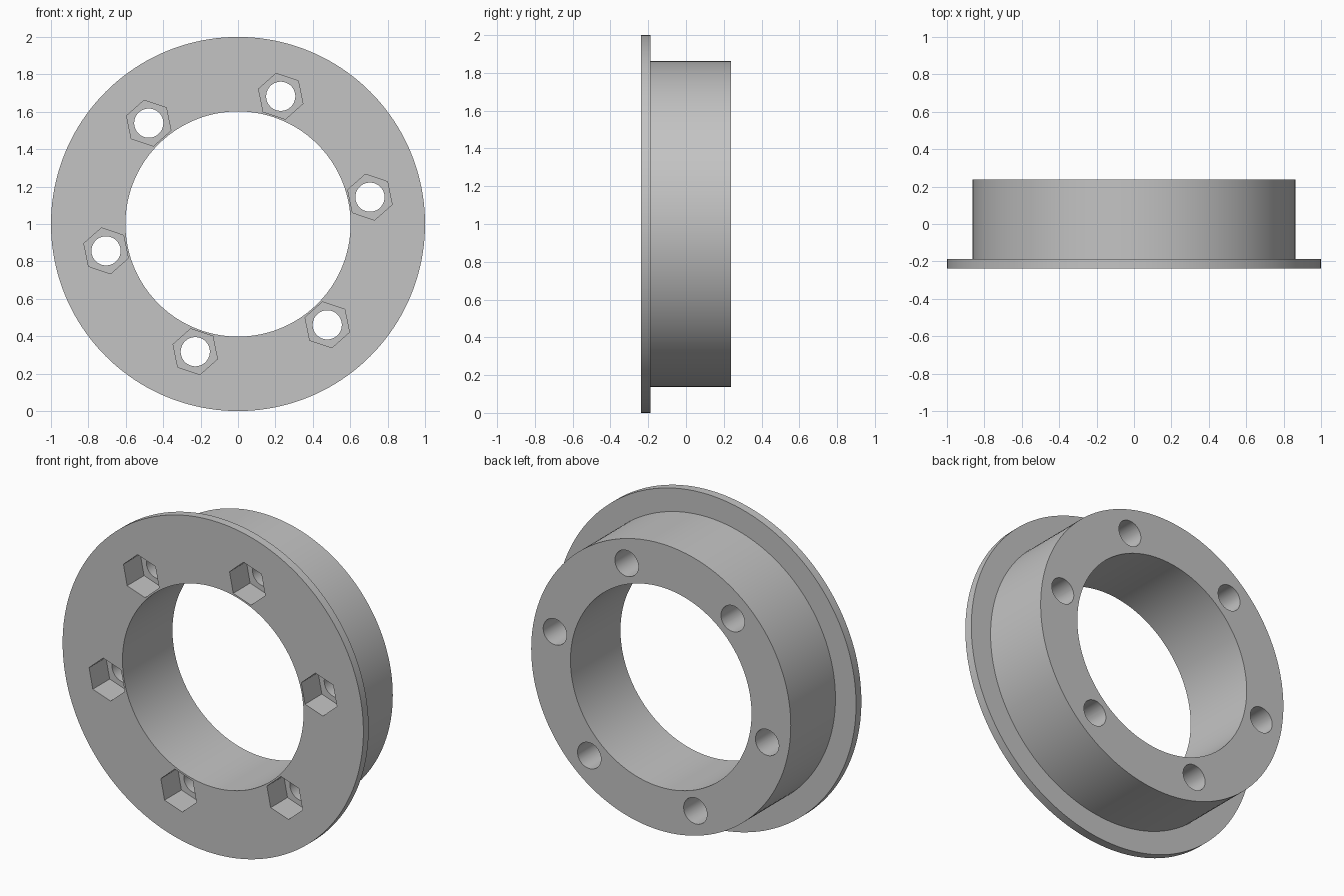
import bpy
import bmesh
from math import radians, cos, sin, tau
from mathutils import Matrix, Vector

FRONT, BACK = -0.2375, 0.2375
FLANGE_BACK = -0.187
BORE_R, BODY_R, FLANGE_R = 0.602, 0.863, 1.0
BOLT_RING_R, BOLT_R, NUT_R, NUT_DEPTH = 0.72, 0.078, 0.125, 0.16
BOLT_COUNT, START = 6, radians(11.5)
SEGMENTS = 160

cube = bpy.data.objects.get("Cube")
if cube:
    bpy.data.objects.remove(cube, do_unlink=True)

grey = bpy.data.materials.new("plain grey")
grey.use_nodes = True
colour = (0.55, 0.55, 0.55, 1)
grey.diffuse_color = colour
grey.node_tree.nodes["Principled BSDF"].inputs["Base Color"].default_value = colour


def make_object(name, bm):
    bmesh.ops.recalc_face_normals(bm, faces=bm.faces)
    mesh = bpy.data.meshes.new(name)
    bm.to_mesh(mesh)
    bm.free()
    mesh.materials.append(grey)
    obj = bpy.data.objects.new(name, mesh)
    bpy.context.collection.objects.link(obj)
    return obj


def lathe(name, profile):
    """Revolve a closed (radius, y) profile about the y axis at z = 1."""
    bm = bmesh.new()
    verts = [bm.verts.new((r, y, 1)) for r, y in profile]
    edges = [bm.edges.new((v, verts[(i + 1) % len(verts)])) for i, v in enumerate(verts)]
    bmesh.ops.spin(bm, geom=verts + edges, cent=(0, 0, 1), axis=(0, 1, 0),
                   angle=tau, steps=SEGMENTS, use_merge=True)
    bmesh.ops.remove_doubles(bm, verts=bm.verts, dist=1e-5)
    return make_object(name, bm)


def bolt_cutter(name, sides, radius, y0, y1, twist):
    """Ring of prisms along y, one at each bolt position."""
    bm = bmesh.new()
    for i in range(BOLT_COUNT):
        a = START + i * tau / BOLT_COUNT
        centre = Vector((BOLT_RING_R * cos(a), (y0 + y1) / 2, 1 + BOLT_RING_R * sin(a)))
        place = (Matrix.Translation(centre) @ Matrix.Rotation(-a - twist, 4, "Y")
                 @ Matrix.Rotation(radians(90), 4, "X"))
        bmesh.ops.create_cone(bm, cap_ends=True, segments=sides, radius1=radius,
                              radius2=radius, depth=y1 - y0, matrix=place)
    cutter = make_object(name, bm)
    cutter.hide_render = True
    return cutter


def cut(target, cutter):
    mod = target.modifiers.new("cut", "BOOLEAN")
    mod.operation = "DIFFERENCE"
    mod.solver = "EXACT"
    mod.object = cutter
    bpy.context.view_layer.objects.active = target
    bpy.ops.object.modifier_apply(modifier=mod.name)
    bpy.data.objects.remove(cutter, do_unlink=True)


# Flanged sleeve with an open bore
ring = lathe("flanged_ring", [
    (BORE_R, FRONT), (FLANGE_R, FRONT), (FLANGE_R, FLANGE_BACK),
    (BODY_R, FLANGE_BACK), (BODY_R, BACK), (BORE_R, BACK)])

# Through holes, then hexagonal nut pockets with a flat facing the bore
cut(ring, bolt_cutter("bolt_holes", 48, BOLT_R, FRONT - 0.1, BACK + 0.1, 0))
# create_cone puts its first vertex on an axis, so half a side of twist is not
# needed when that vertex is already square to the radial direction
cut(ring, bolt_cutter("nut_pockets", 6, NUT_R, FRONT - 0.1, FRONT + NUT_DEPTH, 0))

# Smooth round walls, sharp rims
bpy.ops.object.select_all(action="DESELECT")
ring.select_set(True)
bpy.context.view_layer.objects.active = ring
bpy.ops.object.shade_smooth_by_angle(angle=radians(30))
